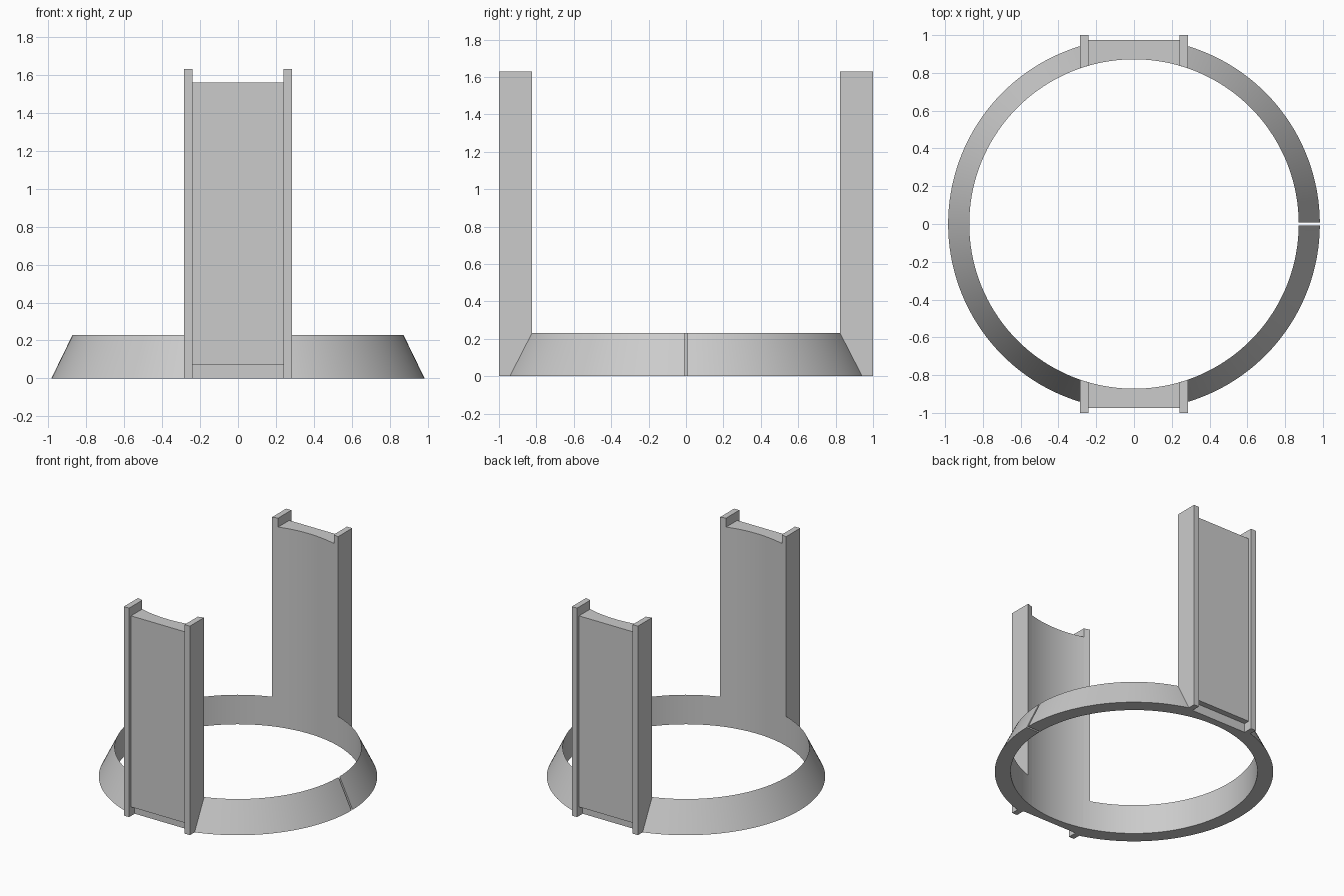
import bpy, bmesh
from math import sin, cos, asin, acos, pi, sqrt, radians

if "Cube" in bpy.data.objects:
    bpy.data.objects.remove(bpy.data.objects["Cube"])

INNER, OUTER = 0.872, 0.984      # ring radii
RING_H = 0.23
FLANGE_IN, FLANGE_OUT = 0.24, 0.285

grey = bpy.data.materials.new("light_grey")
grey.use_nodes = True
colour = (0.6, 0.6, 0.6, 1)
grey.diffuse_color = colour
grey.node_tree.nodes["Principled BSDF"].inputs["Base Color"].default_value = colour


def finish(name, bm):
    bmesh.ops.recalc_face_normals(bm, faces=bm.faces)
    mesh = bpy.data.meshes.new(name)
    bm.to_mesh(mesh)
    bm.free()
    mesh.materials.append(grey)
    obj = bpy.data.objects.new(name, mesh)
    bpy.context.collection.objects.link(obj)
    bpy.ops.object.select_all(action='DESELECT')
    obj.select_set(True)
    bpy.context.view_layer.objects.active = obj
    bpy.ops.object.shade_smooth_by_angle(angle=radians(30))


def ring_arc(name, start, end):
    """Sweep the wedge section of the ring between two angles."""
    bm = bmesh.new()
    section = [(INNER, 0), (OUTER, 0), (INNER, RING_H)]
    steps = round((end - start) / radians(2.5))
    loops = []
    for i in range(steps + 1):
        a = start + (end - start) * i / steps
        loops.append([bm.verts.new((r * cos(a), r * sin(a), z)) for r, z in section])
    for p, q in zip(loops, loops[1:]):
        for k in range(3):
            j = (k + 1) % 3
            bm.faces.new((p[k], p[j], q[j], q[k]))
    bm.faces.new(loops[0])
    bm.faces.new(loops[-1])
    finish(name, bm)


def post_part(name, side, x0, x1, y_out, z0, z1, steps):
    """Extrude a plan with a flat outer edge and a round inner edge."""
    bm = bmesh.new()
    a0, a1 = asin(x0 / INNER), asin(x1 / INNER)
    plan = []
    for i in range(steps + 1):
        a = a0 + (a1 - a0) * i / steps
        plan.append((INNER * sin(a), INNER * cos(a)))
    plan += [(x1, y_out), (x0, y_out)]
    base = bm.faces.new([bm.verts.new((x, side * y, z0)) for x, y in plan])
    top = bmesh.ops.extrude_face_region(bm, geom=[base], use_keep_orig=True)
    verts = [v for v in top["geom"] if isinstance(v, bmesh.types.BMVert)]
    bmesh.ops.translate(bm, verts=verts, vec=(0, 0, z1 - z0))
    finish(name, bm)


# Base ring, split on the left and ending inside the post flanges
gap = 0.008
stop = acos(0.262 / OUTER)
ring_arc("ring_left_back", gap, stop)
ring_arc("ring_right", pi - stop, pi + stop)
ring_arc("ring_left_front", -stop, -gap)

# Two upright posts: flanges, panel and recessed sill
for label, side in (("front", -1), ("back", 1)):
    post_part(label + "_flange_left", side, FLANGE_IN, FLANGE_OUT, 1.0, 0, 1.63, 2)
    post_part(label + "_flange_right", side, -FLANGE_OUT, -FLANGE_IN, 1.0, 0, 1.63, 2)
    post_part(label + "_panel", side, -FLANGE_IN, FLANGE_IN, 0.975, 0.07, 1.56, 14)
    post_part(label + "_sill", side, -FLANGE_IN, FLANGE_IN, 0.93, 0, 0.07, 14)
